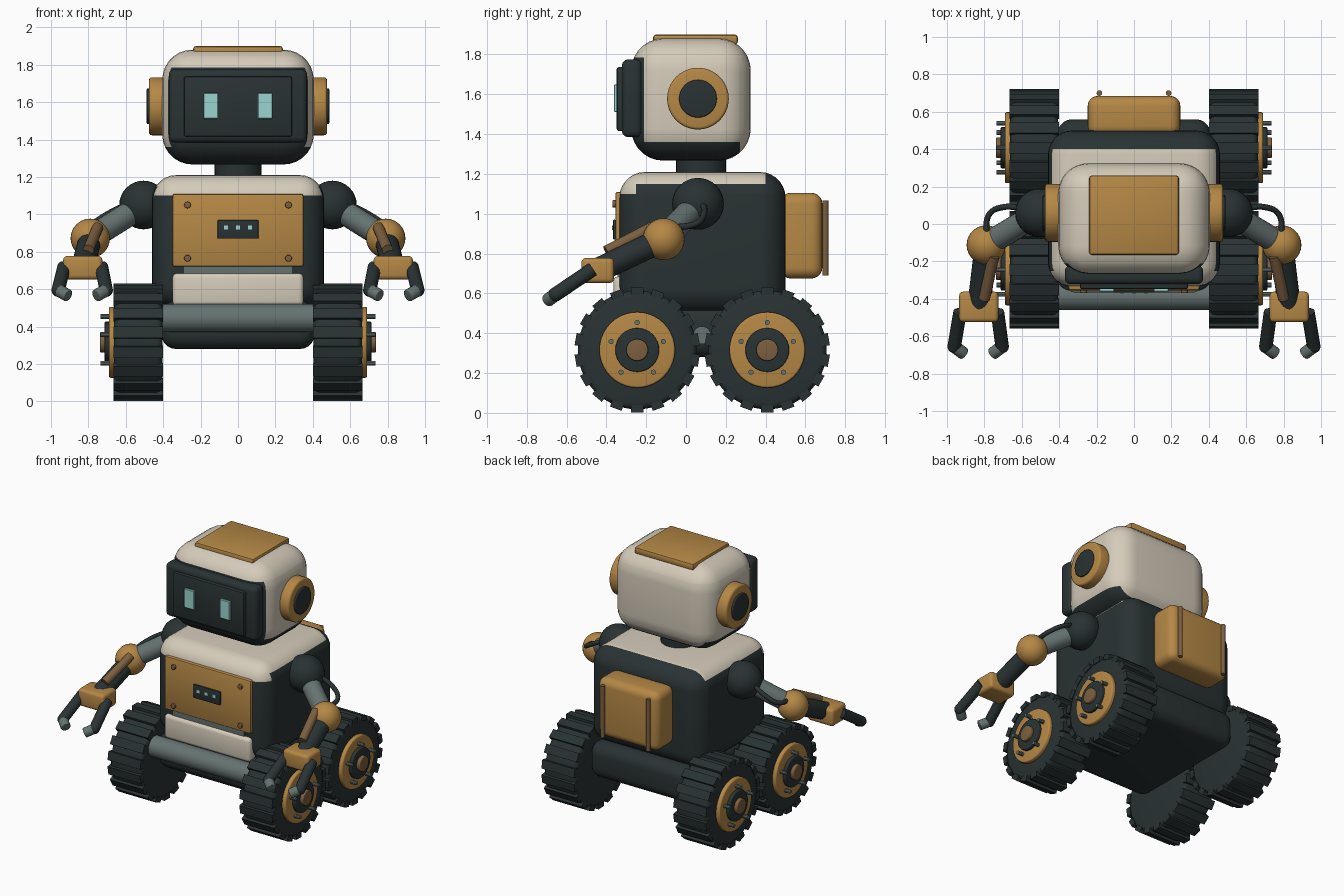
import bpy, bmesh, math
from mathutils import Vector, Matrix

if "Cube" in bpy.data.objects:
    bpy.data.objects.remove(bpy.data.objects["Cube"])


def material(name, r, g, b):
    m = bpy.data.materials.new(name)
    m.use_nodes = True
    m.diffuse_color = (r, g, b, 1)
    m.node_tree.nodes["Principled BSDF"].inputs["Base Color"].default_value = (r, g, b, 1)
    return m


CREAM = material("warm cream", .66, .60, .49)
GOLD = material("ochre gold", .46, .245, .06)
DARK = material("charcoal", .022, .032, .033)
GREY = material("steel grey", .13, .17, .165)
CYAN = material("pale cyan", .33, .66, .63)
BROWN = material("bronze brown", .20, .115, .05)
parts = []


def finish(name, bm, *mats):
    bmesh.ops.recalc_face_normals(bm, faces=bm.faces[:])
    mesh = bpy.data.meshes.new(name)
    bm.to_mesh(mesh)
    bm.free()
    for m in mats:
        mesh.materials.append(m)
    ob = bpy.data.objects.new(name, mesh)
    bpy.context.collection.objects.link(ob)
    parts.append(ob)
    return ob


def rounded_bm(lo, hi, bevel, seg):
    """Box between two corners with all edges rounded."""
    lo, hi = Vector(lo), Vector(hi)
    bm = bmesh.new()
    bmesh.ops.create_cube(bm, size=1, matrix=Matrix.Translation((lo + hi) / 2) @ Matrix.Diagonal((hi - lo).to_4d()))
    if bevel:
        bmesh.ops.bevel(bm, geom=bm.edges[:], offset=bevel, segments=seg, profile=.5, affect='EDGES')
    return bm


def box(name, lo, hi, mat, bevel=.01, seg=2):
    return finish(name, rounded_bm(lo, hi, bevel, seg), mat)


def two_tone(name, lo, hi, bevel, planes, rule, mats):
    """Rounded box cut along planes, second colour where the rule holds."""
    bm = rounded_bm(lo, hi, bevel, 7)
    for co, no in planes:
        bmesh.ops.bisect_plane(bm, geom=bm.verts[:] + bm.edges[:] + bm.faces[:], plane_co=co, plane_no=no)
    for f in bm.faces:
        f.material_index = int(rule(f.calc_center_median()))
    return finish(name, bm, *mats)


def rod(name, a, b, r, mat, seg=24, bevel=0):
    """Cylinder from a to b, optionally with rounded rims."""
    a, b = Vector(a), Vector(b)
    mx = Matrix.Translation((a + b) / 2) @ (b - a).to_track_quat('Z', 'Y').to_matrix().to_4x4()
    bm = bmesh.new()
    bmesh.ops.create_cone(bm, cap_ends=True, segments=seg, radius1=r, radius2=r, depth=(b - a).length, matrix=mx)
    if bevel:
        rims = [e for e in bm.edges if any(len(f.verts) > 4 for f in e.link_faces)]
        bmesh.ops.bevel(bm, geom=rims, offset=bevel, segments=3, profile=.5, affect='EDGES')
    return finish(name, bm, mat)


def ball(name, co, r, mat):
    bm = bmesh.new()
    bmesh.ops.create_uvsphere(bm, u_segments=28, v_segments=16, radius=r, matrix=Matrix.Translation(co))
    return finish(name, bm, mat)


# Torso and chassis
two_tone("torso", (-.46, -.335, .50), (.46, .50, 1.21), .13,
         [((0, 0, 1.15), (0, 0, 1)), ((0, 0, 1.1), (0, 0, 1)), ((0, .4, 0), (0, 1, 0)), ((0, -.25, 0), (0, 1, 0))],
         lambda c: c.y < .4 and c.z > (1.1 if c.y < -.25 else 1.15), (DARK, CREAM))
box("chassis", (-.41, -.38, .28), (.41, .56, .54), DARK, .08, 5)
rod("front_bumper", (-.41, -.385, .445), (.41, -.385, .445), .075, GREY, 32)
rod("middle_axle", (-.42, .08, .39), (.42, .08, .39), .045, GREY)

# Chest panels
box("chest_plate", (-.35, -.355, .72), (.35, -.30, 1.11), GOLD, .012)
box("belly_panel", (-.35, -.365, .51), (.35, -.28, .685), CREAM, .025, 3)
box("belly_strip", (-.29, -.343, .68), (.29, -.30, .725), GREY, 0)
box("chest_display", (-.11, -.366, .87), (.11, -.35, .97), DARK, .006)
for x in (-.065, 0, .065):
    box("display_light", (x - .011, -.371, .918), (x + .011, -.36, .94), CYAN, 0)
for x in (-.27, .27):
    for z in (.765, 1.05):
        rod("plate_bolt", (x, -.37, z), (x, -.35, z), .018, BROWN, 16, .004)

# Backpack
box("backpack", (-.248, .47, .675), (.248, .685, 1.105), GOLD, .055, 5)
for x in (-.185, .185):
    rod("backpack_rail", (x, .70, .69), (x, .70, 1.067), .015, BROWN, 16)

# Neck and head
rod("neck", (0, .075, 1.17), (0, .075, 1.32), .125, DARK, 32)
two_tone("head", (-.405, -.275, 1.267), (.405, .325, 1.88), .16,
         [((0, 0, 1.36), (0, 0, 1)), ((0, 0, 1.785), (0, 0, 1)), ((0, -.21, 0), (0, 1, 0)), ((0, .27, 0), (0, 1, 0))],
         lambda c: (c.z < 1.36 and c.y < .27) or (c.y < -.21 and c.z < 1.785), (CREAM, DARK))
box("face_frame", (-.37, -.322, 1.385), (.37, -.22, 1.775), DARK, .03, 3)
box("face_screen", (-.29, -.348, 1.415), (.29, -.30, 1.737), DARK, .012)
box("head_top_plate", (-.24, -.165, 1.85), (.24, .26, 1.9), GOLD, .015)

for s, side in ((1, "left"), (-1, "right")):
    def P(x, y, z):
        return (s * x, y, z)

    # Eye and ear
    box(side + "_eye", (s * .145 - .04, -.362, 1.51), (s * .145 + .04, -.34, 1.65), CYAN, .004, 1)
    rod(side + "_ear", P(.37, .06, 1.578), P(.476, .06, 1.578), .155, GOLD, 40, .015)
    rod(side + "_ear_cap", P(.46, .06, 1.578), P(.488, .06, 1.578), .095, DARK, 32, .006)

    # Arm
    shoulder, elbow, wrist = P(.505, .06, 1.05), P(.79, -.112, .872), P(.83, -.445, .715)
    ball(side + "_shoulder", shoulder, .13, DARK)
    rod(side + "_upper_arm", shoulder, elbow, .065, GREY)
    ball(side + "_elbow", elbow, .105, GOLD)
    rod(side + "_forearm", elbow, wrist, .062, DARK)
    rod(side + "_forearm_piston", P(.75, -.17, .93), P(.80, -.40, .81), .03, BROWN, 16)
    box(side + "_wrist", (s * .83 - .105, -.525, .652), (s * .83 + .105, -.362, .778), GOLD, .022, 3)

    # Arm cable
    cu = bpy.data.curves.new(side + "_arm_cable", 'CURVE')
    cu.dimensions = '3D'
    cu.bevel_depth, cu.bevel_resolution = .016, 2
    sp = cu.splines.new('BEZIER')
    path = [P(.58, .08, 1.06), P(.70, .09, 1.0), P(.775, .05, .95), P(.79, -.06, .93)]
    sp.bezier_points.add(len(path) - 1)
    for bp, co in zip(sp.bezier_points, path):
        bp.co = co
        bp.handle_left_type = bp.handle_right_type = 'AUTO'
    cu.materials.append(DARK)
    bpy.context.collection.objects.link(bpy.data.objects.new(side + "_arm_cable", cu))

    # Gripper fingers with angled tips
    for k, which in ((1, "outer"), (-1, "inner")):
        knuckle = P(.833 + k * .128, -.655, .595)
        rod(f"{side}_{which}_finger", P(.83 + k * .1, -.47, .72), knuckle, .036, DARK, 16)
        ball(f"{side}_{which}_knuckle", knuckle, .036, DARK)
        rod(f"{side}_{which}_fingertip", knuckle, P(.833 + k * .075, -.695, .565), .034, GREY, 16, .005)

    # Wheels
    for y, end in ((-.245, "front"), (.408, "rear")):
        z, name = .316, f"{side}_{end}_"
        rod(name + "tyre", P(.405, y, z), P(.662, y, z), .298, DARK, 54, .03)
        bm = bmesh.new()
        count = 18
        for i in range(count):
            turn = Matrix.Rotation(math.tau * i / count, 4, 'X')
            mx = Matrix.Translation(P(.534, y, z)) @ turn @ Matrix.Translation((0, 0, .295))
            bmesh.ops.create_cube(bm, size=1, matrix=mx @ Matrix.Diagonal((.264, .062, .038, 1)))
        finish(name + "treads", bm, DARK)
        rod(name + "rim", P(.64, y, z), P(.69, y, z), .19, GOLD, 40, .01)
        rod(name + "hub", P(.68, y, z), P(.713, y, z), .11, DARK, 32, .006)
        rod(name + "hub_cap", P(.70, y, z), P(.738, y, z), .055, BROWN, 24, .006)
        for i in range(5):
            a = math.tau * i / 5
            by, bz = y + .138 * math.sin(a), z + .138 * math.cos(a)
            rod(name + "bolt", P(.685, by, bz), P(.735, by, bz), .013, GREY, 10)

# Smooth shading with sharp edges kept
bpy.ops.object.select_all(action='DESELECT')
for ob in parts:
    ob.select_set(True)
bpy.context.view_layer.objects.active = parts[0]
bpy.ops.object.shade_smooth_by_angle(angle=math.radians(35))
